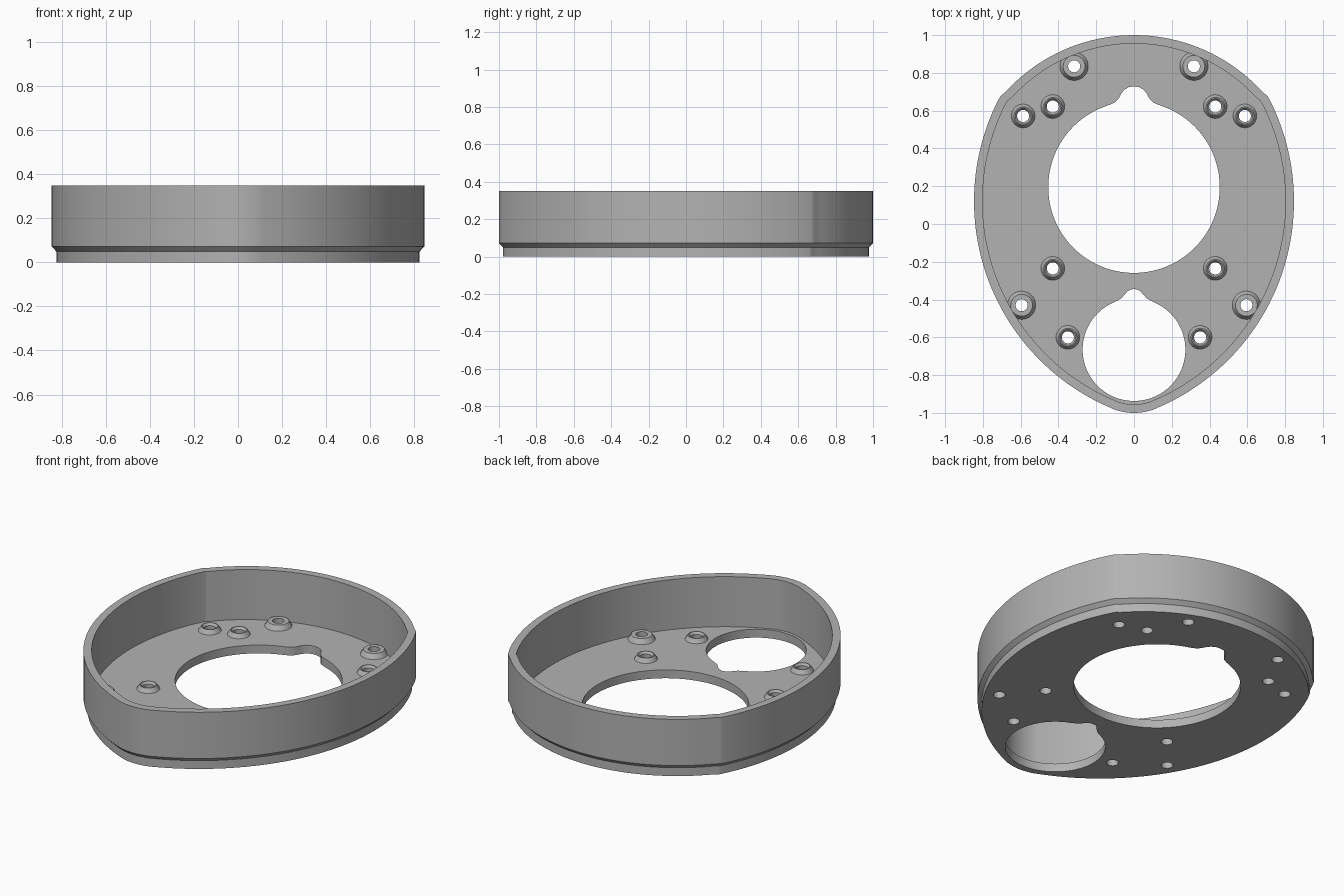
import bpy, bmesh
from math import sin, cos, radians, pi, atan2, hypot

old = bpy.data.objects.get("Cube")
if old:
    bpy.data.objects.remove(old)

grey = bpy.data.materials.new("plain grey")
GREY = (0.45, 0.45, 0.45, 1)
grey.diffuse_color = GREY
grey.use_nodes = True
grey.node_tree.nodes["Principled BSDF"].inputs["Base Color"].default_value = GREY

HEIGHT, FLOOR, BORE = 0.35, 0.05, 0.032


def arc(cx, cy, r, start, end, n):
    angles = [radians(start + (end - start) * i / n) for i in range(n + 1)]
    return [(cx + r * cos(a), cy + r * sin(a)) for a in angles]


def mirrored(half):
    """Close a half outline that starts and ends on the centre line."""
    return half + [(-x, y) for x, y in half[-2:0:-1]]


def outline(inset):
    """Egg-shaped outline: broad back arc, long side arc, small nose arc."""
    back = arc(0, 0.08, 0.92 - inset, 90, 42, 20)
    shoulder = arc(0.62, 0.618, 0.105 - inset, 36, 31, 1)
    side = arc(-0.341, 0.12, 1.188 - inset, 25.5, -67.2, 44)
    nose = arc(0, -0.691, 0.309 - inset, -67.2, -90, 8)
    half = back + shoulder + side + nose[1:]
    half[0], half[-1] = (0, half[0][1]), (0, half[-1][1])
    return mirrored(half)


def keyhole(cy, r, notch):
    """Round opening with a small rounded notch at its back."""
    x, y = notch[-1]
    start = atan2(y - cy, x) * 180 / pi
    half = notch + arc(0, cy, r, start, -90, 40)[1:]
    half[-1] = (0, cy - r)
    return mirrored(half)


def finish(bm, name, angle=25):
    bmesh.ops.recalc_face_normals(bm, faces=bm.faces)
    mesh = bpy.data.meshes.new(name)
    bm.to_mesh(mesh)
    bm.free()
    mesh.materials.append(grey)
    obj = bpy.data.objects.new(name, mesh)
    bpy.context.collection.objects.link(obj)
    bpy.ops.object.select_all(action='DESELECT')
    obj.select_set(True)
    bpy.context.view_layer.objects.active = obj
    bpy.ops.object.shade_smooth_by_angle(angle=radians(angle))
    return obj


def ring(bm, points, z):
    return [bm.verts.new((x, y, z)) for x, y in points]


def skin(bm, rings):
    for a, b in zip(rings, rings[1:]):
        for i in range(len(a)):
            j = (i + 1) % len(a)
            bm.faces.new((a[i], a[j], b[j], b[i]))


def fill(bm, loops, normal):
    edges = []
    for loop in loops:
        for i, v in enumerate(loop):
            w = loop[(i + 1) % len(loop)]
            edges.append(bm.edges.get((v, w)) or bm.edges.new((v, w)))
    bmesh.ops.triangle_fill(bm, use_beauty=True, use_dissolve=False,
                            edges=edges, normal=normal)


# Boss positions on the left half: x, y, wide or not
bosses = [(0.317, 0.835, True), (0.43, 0.622, False), (0.587, 0.572, False),
          (0.43, -0.235, False), (0.595, -0.43, True), (0.35, -0.6, False)]
bosses += [(-x, y, wide) for x, y, wide in bosses]

# Housing: outer wall with stepped foot, rim, inner wall, pierced floor
bm = bmesh.new()
wall = [(0.022, 0), (0.022, FLOOR), (0, 0.073), (0, HEIGHT),
        (0.045, HEIGHT), (0.045, FLOOR)]
shell = [ring(bm, outline(inset), z) for inset, z in wall]
skin(bm, shell)

main_notch = [(0, 0.728), (0.026, 0.725), (0.05, 0.712), (0.068, 0.69),
              (0.08, 0.667), (0.097, 0.647), (0.125, 0.633)]
nose_notch = [(0, -0.344), (0.018, -0.347), (0.035, -0.357),
              (0.051, -0.376), (0.068, -0.394), (0.1, -0.412)]
openings = [keyhole(0.195, 0.454, main_notch),
            keyhole(-0.665, 0.272, nose_notch)]
openings += [arc(x, y, BORE, 4, 364, 24)[:-1] for x, y, _ in bosses]

low_loops, high_loops = [shell[0]], [shell[-1]]
for points in openings:
    low, high = ring(bm, points, 0), ring(bm, points, FLOOR)
    skin(bm, [low, high])
    low_loops.append(low)
    high_loops.append(high)
fill(bm, low_loops, (0, 0, -1))
fill(bm, high_loops, (0, 0, 1))
finish(bm, "housing")

# Raised screw bosses: wide ones flat-topped, small ones countersunk
for n, (x, y, wide) in enumerate(bosses):
    if wide:
        profile = [(0.075, FLOOR), (0.058, 0.078), (BORE, 0.078), (BORE, FLOOR)]
    else:
        profile = [(0.063, FLOOR), (0.048, 0.075), (0.042, 0.075),
                   (BORE, 0.062), (BORE, FLOOR)]
    bm = bmesh.new()
    skin(bm, [ring(bm, arc(x, y, r, 4, 364, 24)[:-1], z) for r, z in profile])
    finish(bm, f"screw_boss_{n + 1}")
